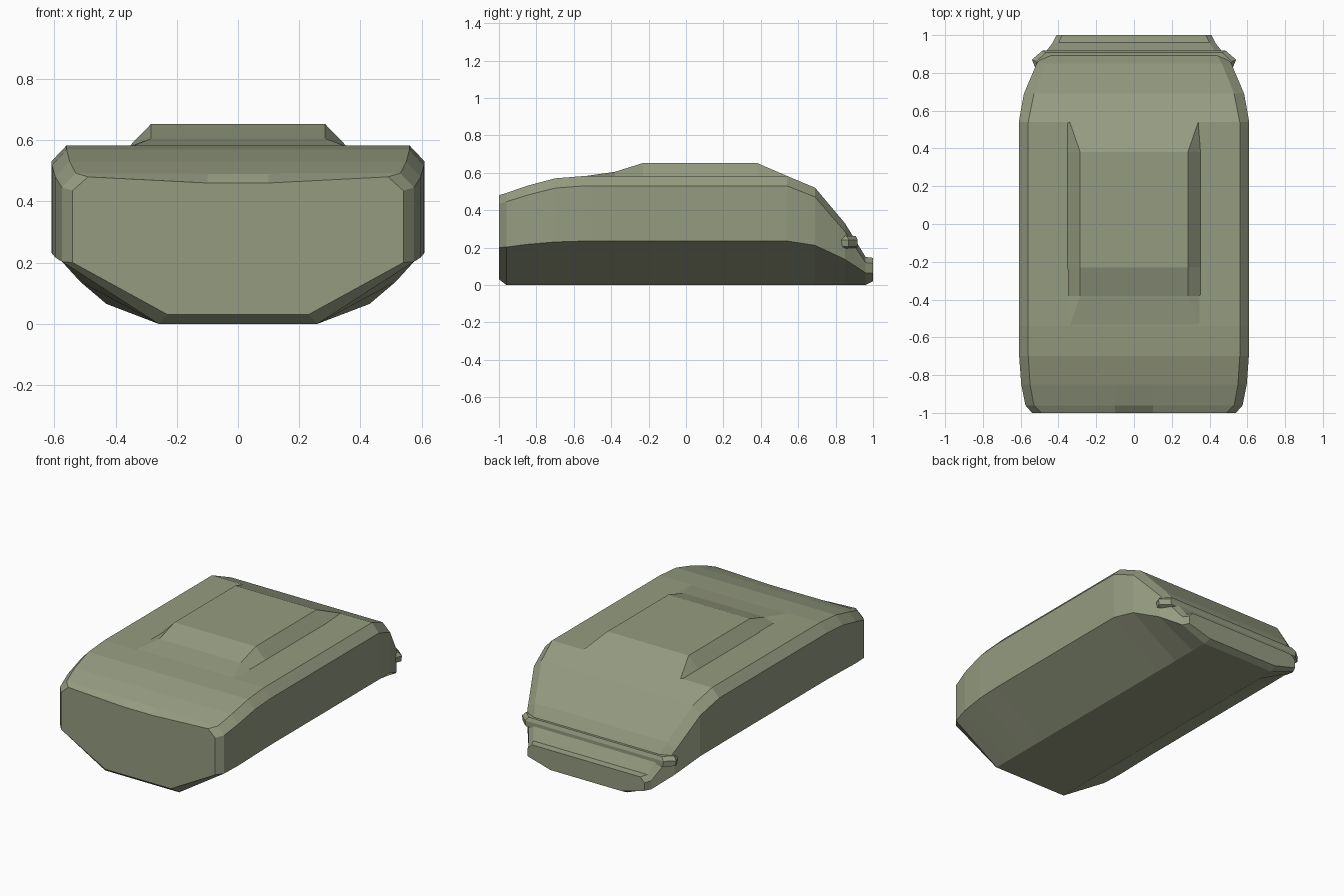
import bpy, bmesh

if "Cube" in bpy.data.objects:
    bpy.data.objects.remove(bpy.data.objects["Cube"])


def loft(name, rings):
    """Skin closed rings of equal length and cap both ends."""
    bm = bmesh.new()
    rows = [[bm.verts.new(p) for p in ring] for ring in rings]
    for a, b in zip(rows, rows[1:]):
        for i in range(len(a)):
            j = (i + 1) % len(a)
            bm.faces.new((a[i], a[j], b[j], b[i]))
    bm.faces.new(rows[0])
    bm.faces.new(rows[-1])
    bmesh.ops.recalc_face_normals(bm, faces=bm.faces)
    mesh = bpy.data.meshes.new(name)
    bm.to_mesh(mesh)
    bm.free()
    obj = bpy.data.objects.new(name, mesh)
    bpy.context.collection.objects.link(obj)
    mat = bpy.data.materials.get("olive") or bpy.data.materials.new("olive")
    mat.diffuse_color = (0.30, 0.33, 0.22, 1)
    mat.use_nodes = True
    mat.node_tree.nodes["Principled BSDF"].inputs["Base Color"].default_value = mat.diffuse_color
    mesh.materials.append(mat)
    return obj


def mirrored(y, half):
    """Full cross-section at y from its right half, bottom to top."""
    return [(x, y, z) for x, z in half] + [(-x, y, z) for x, z in reversed(half)]


# Hull: y, bottom (half width, z), side half width, chine z, shoulder z,
# roof edge (half width, z), roof centre z
stations = [
    (-1.00, .23, .03, .54, .200, .435, .49, .480, .460),
    (-0.96, .26, .00, .575, .203, .445, .53, .492, .490),
    (-0.85, .26, .00, .597, .217, .480, .55, .530, .530),
    (-0.70, .26, .00, .608, .230, .518, .56, .570, .570),
    (-0.54, .26, .00, .61, .235, .530, .56, .583, .583),
    (0.54, .26, .00, .61, .235, .530, .56, .583, .583),
    (0.69, .26, .00, .583, .212, .470, .53, .520, .520),
    (0.85, .26, .00, .515, .137, .285, .465, .330, .330),
    (0.96, .26, .00, .43, .065, .120, .40, .150, .150),
    (1.00, .25, .02, .41, .065, .115, .38, .145, .145),
]
loft("hull", [mirrored(y, [(bw, bz), (w, cz), (w, sz), (rw, rz), (.10, tz)])
              for y, bw, bz, w, cz, sz, rw, rz, tz in stations])

# Raised roof hatch with ramps at the front and back
hatch = [(-.54, .355, .582, .34), (-.38, .355, .605, .285), (-.23, .355, .652, .285),
         (.38, .355, .652, .285), (.54, .355, .583, .34)]
loft("roof_hatch", [mirrored(y, [(w, .575), (w, .58), (tw, z)])
                    for y, w, z, tw in hatch])

# Rear bumper: thin plate wrapping the tail with tapered edges
plan = [(.49, .76), (.535, .87), (.48, .918)]
outline = plan + [(-x, y) for x, y in reversed(plan)]
loft("rear_bumper", [[(x * s, y - d, z) for x, y in outline]
                     for s, d, z in [(.94, .02, .192), (1, 0, .205), (1.01, 0, .24), (.97, .01, .262)]])
